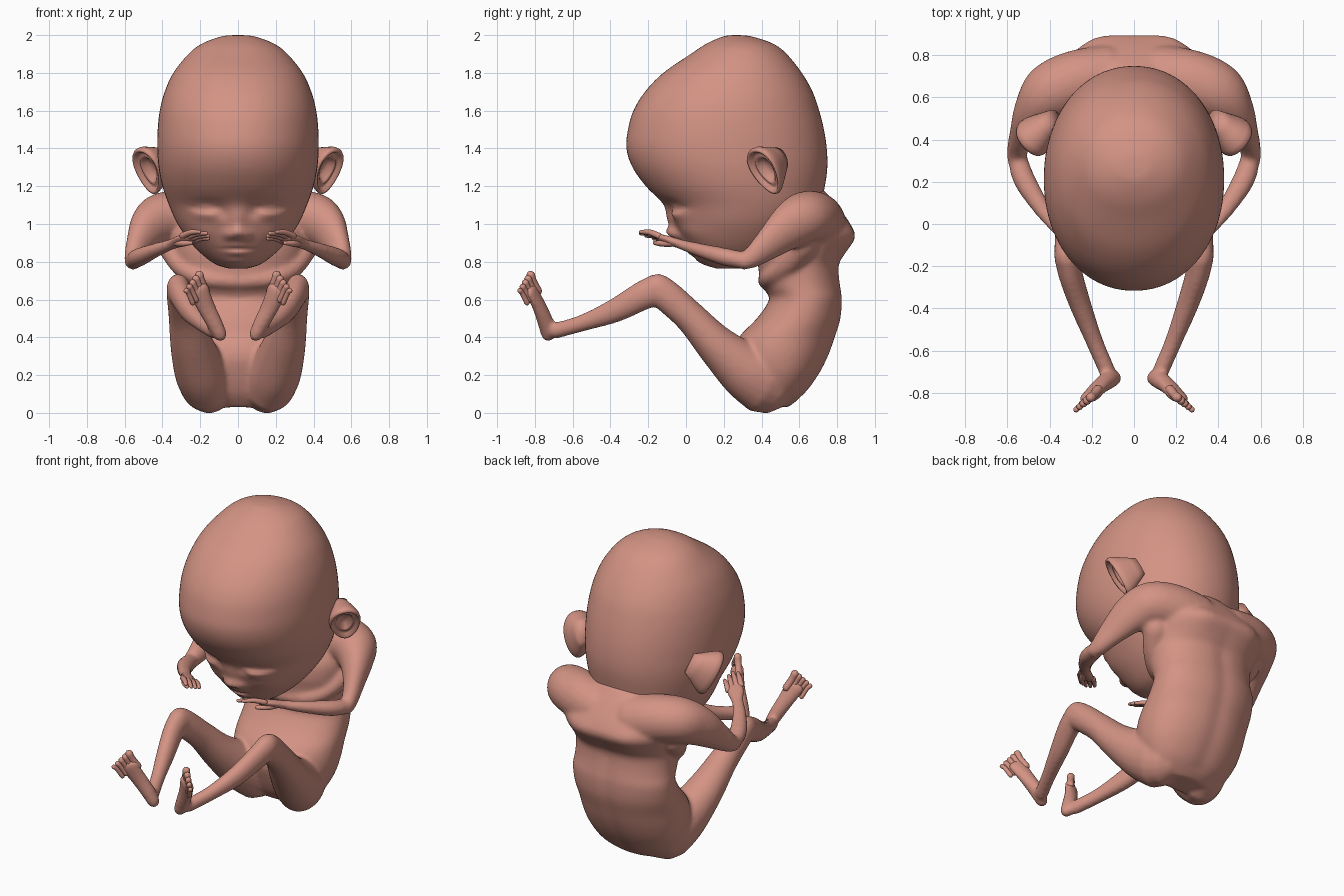
import bpy, bmesh, math
from mathutils import Vector as V

skin = bpy.data.materials.new("skin_pink")
skin.diffuse_color = (0.655, 0.293, 0.232, 1)


def spline(rows, n):
    """Catmull-Rom interpolation through rows of numbers."""
    out = []
    for i in range(len(rows) - 1):
        a, b, c, d = (rows[max(0, min(len(rows) - 1, i + k))] for k in (-1, 0, 1, 2))
        for s in range(n):
            t = s / n
            out.append([0.5 * (2*q + (r - p)*t + (2*p - 5*q + 4*r - w)*t*t + (3*q - p - 3*r + w)*t**3)
                        for p, q, r, w in zip(a, b, c, d)])
    return out + [list(rows[-1])]


def bridge(bm, rings):
    """Skin a list of point rings and close both ends."""
    vs = [[bm.verts.new(p) for p in ring] for ring in rings]
    n = len(vs[0])
    for a, b in zip(vs, vs[1:]):
        for i in range(n):
            bm.faces.new((a[i], a[(i + 1) % n], b[(i + 1) % n], b[i]))
    bm.faces.new(vs[0][::-1])
    bm.faces.new(vs[-1])


def stack(bm, rows, steps, n, power):
    """Horizontal rounded sections from rows of (z, half width, front y, back y)."""
    rings = []
    for z, hw, yf, yb in spline(rows, steps):
        ring = []
        for i in range(n):
            c, s = math.cos(2*math.pi*i/n), math.sin(2*math.pi*i/n)
            ring.append((hw * math.copysign(abs(c)**(2/power), c),
                         (yf + yb)/2 + (yb - yf)/2 * math.copysign(abs(s)**(2/power), s), z))
        rings.append(ring)
    bridge(bm, rings)


def tube(bm, path, side, sx=1, steps=5, n=20):
    """Round-ended limb through rows of (x, y, z, wide radius, thin radius)."""
    rows = spline(path, steps)
    pts = [V(r[:3]) for r in rows]
    secs = []
    for i, r in enumerate(rows):
        t = (pts[min(i + 1, len(pts) - 1)] - pts[max(i - 1, 0)]).normalized()
        secs.append((pts[i], t, r[3], r[4]))
    angles = [math.radians(a) for a in (82, 60, 30)]
    (p, t, a, b), (q, w, c, d) = secs[0], secs[-1]
    start = [(p - t*b*math.sin(g), t, a*math.cos(g), b*math.cos(g)) for g in angles]
    end = [(q + w*d*math.sin(g), w, c*math.cos(g), d*math.cos(g)) for g in reversed(angles)]
    rings = []
    for p, t, a, b in start + secs + end:
        u = (V(side) - t * t.dot(V(side))).normalized()
        v = t.cross(u)
        ring = [p + u*a*math.cos(2*math.pi*k/n) + v*b*math.sin(2*math.pi*k/n) for k in range(n)]
        rings.append([(x*sx, y, z) for x, y, z in ring])
    bridge(bm, rings)


def finish(bm, name):
    bmesh.ops.recalc_face_normals(bm, faces=bm.faces)
    for f in bm.faces:
        f.smooth = True
    me = bpy.data.meshes.new(name)
    bm.to_mesh(me)
    bm.free()
    me.materials.append(skin)
    ob = bpy.data.objects.new(name, me)
    bpy.context.collection.objects.link(ob)
    return ob


# Head: tall cranium tapering to a small chin
bm = bmesh.new()
stack(bm, [(2.0, .02, .25, .28), (1.992, .09, .195, .35), (1.955, .19, .11, .46), (1.9, .262, .025, .533),
           (1.8, .342, -.12, .613), (1.7, .388, -.217, .67), (1.6, .414, -.278, .705), (1.5, .425, -.307, .73),
           (1.4, .427, -.315, .745), (1.3, .42, -.283, .748), (1.2, .40, -.212, .735), (1.1, .365, -.115, .71),
           (1.0, .32, -.065, .65), (.9, .25, -.015, .56), (.83, .18, .04, .47), (.785, .115, .10, .38),
           (.765, .05, .16, .31)], 7, 96, 2.08)

# Face relief: x, z, spread x, spread z, push forward
relief = [(0, .95, .042, .036, .055), (0, 1.02, .035, .06, .022), (.05, .94, .024, .024, .026),
          (.16, 1.10, .09, .03, -.02), (.17, 1.05, .07, .035, .022), (.085, 1.06, .03, .03, -.018),
          (.2, .96, .07, .06, .02), (0, .885, .05, .016, .013), (0, .845, .05, .015, .013),
          (0, .866, .08, .006, -.012), (0, .80, .06, .02, .010)]
for v in bm.verts:
    x, y, z = v.co
    if y < .25:
        for cx, cz, sx, sz, amt in relief:
            v.co.y -= amt * math.exp(-((abs(x) - cx)/sx)**2 - ((z - cz)/sz)**2)
        # Closed eyelid crease
        lid = 1.075 + .012 * ((abs(x) - .17)/.08)**2
        v.co.y += .016 * math.exp(-((abs(x) - .17)/.075)**4 - ((z - lid)/.008)**2)
finish(bm, "head")

# Body: trunk, shoulders, arms and legs fused into one skin
bm = bmesh.new()
stack(bm, [(1.18, .14, .5, .73), (1.1, .27, .45, .80), (1.0, .36, .42, .87), (.93, .37, .38, .897),
           (.85, .35, .37, .85), (.79, .335, .38, .815), (.72, .33, .39, .815), (.66, .33, .41, .823),
           (.6, .335, .44, .83), (.5, .34, .375, .823), (.4, .34, .28, .793), (.3, .335, .25, .757),
           (.2, .31, .275, .705), (.1, .25, .32, .63), (.03, .15, .38, .54)], 4, 64, 2.15)
# Spine furrow and shoulder blades
for v in bm.verts:
    x, y, z = v.co
    if y > .6:
        v.co.y -= .010 * math.exp(-(x/.05)**2) * min(1, max(0, (1.0 - z)*4))
        v.co.y += .014 * math.exp(-((abs(x) - .18)/.08)**2 - ((z - .93)/.09)**2)
for sx in (1, -1):
    # Shoulder and upper arm
    tube(bm, [(.12, .70, 1.0, .15, .15), (.27, .675, 1.03, .15, .145), (.395, .62, 1.03, .142, .138),
              (.47, .54, .98, .10, .122), (.52, .445, .90, .065, .09), (.55, .36, .83, .05, .062),
              (.555, .31, .803, .048, .047)], (1, .8, 0), sx)
    # Forearm
    tube(bm, [(.555, .32, .805, .046, .044), (.52, .21, .825, .053, .048), (.44, .08, .86, .043, .038),
              (.36, -.02, .89, .036, .028)], (.7, -.65, .2), sx)
    # Palm
    tube(bm, [(.38, .005, .882, .036, .028), (.345, -.035, .895, .038, .026), (.30, -.085, .91, .052, .024),
              (.255, -.135, .925, .056, .020)], (.66, -.6, .35), sx)
    # Chest fold running under the arm
    tube(bm, [(.02, .43, .70, .05, .05), (.18, .45, .715, .05, .055), (.28, .53, .77, .06, .07),
              (.35, .62, .88, .07, .08)], (0, 0, 1), sx)
    # Buttock and thigh
    tube(bm, [(.165, .41, .178, .15, .184), (.20, .31, .23, .14, .15), (.245, .16, .36, .115, .108),
              (.28, .03, .50, .088, .086), (.305, -.09, .61, .072, .085), (.315, -.15, .655, .064, .084)],
         (1, 0, 0), sx)
    # Shin
    tube(bm, [(.315, -.15, .655, .064, .084), (.30, -.24, .615, .058, .077), (.255, -.38, .54, .052, .064),
              (.19, -.55, .475, .042, .045), (.13, -.69, .435, .04, .043)], (1, 0, 0), sx)
    # Heel and upright sole
    tube(bm, [(.095, -.73, .415, .038, .038), (.125, -.742, .475, .044, .044), (.168, -.775, .56, .050, .036),
              (.21, -.822, .655, .062, .027)], (1, -.3, -.5), sx)
body = finish(bm, "body")
m = body.modifiers.new("fuse", 'REMESH')
m.mode, m.voxel_size, m.use_smooth_shade = 'VOXEL', .011, True
m = body.modifiers.new("soften", 'SMOOTH')
m.factor, m.iterations = .5, 15

for sx, tag in ((1, "left"), (-1, "right")):
    # Four fingers and a thumb, rooted in the palm
    bm = bmesh.new()
    wide = V((.66, -.6, .35)).normalized()
    ahead = V((-.68, -.70, .14)).normalized()
    for k, length in enumerate((.11, .14, .155, .13)):
        p = V((.265, -.12, .923)) + wide * (k - 1.5) * .027
        q = p + ahead * length + wide * (k - 1.5) * .002
        mid = (p + q)/2 + V((0, 0, .008))
        tube(bm, [(*p, .018, .017), (*mid, .016, .015), (*q, .011, .010)], wide, sx, 4, 10)
    tube(bm, [(.33, -.06, .90, .022, .02), (.295, -.125, .897, .018, .017), (.25, -.165, .90, .011, .011)],
         wide, sx, 4, 10)
    finish(bm, tag + "_fingers")

    # Five short toes, the big one highest
    bm = bmesh.new()
    big, little = V((.193, -.81, .695)), V((.262, -.867, .633))
    for k in range(5):
        p = big.lerp(little, k / 4)
        r = .023 - .0022 * k
        q = p + V((.012, -.012, .034 - .005*k))
        base = p - V((.022, -.025, .05))
        tube(bm, [(*base, r, r), (*p, r*.92, r*.92), (*q, r, r)], (.05, -.06, -.085), sx, 4, 10)
    finish(bm, tag + "_toes")

    # Ear: back tapering into the head, raised rim and hollow bowl
    bm = bmesh.new()
    long = V((.07, -.13, .25)).normalized()
    out = V((.70, .66, .15))
    out = (out - long * out.dot(long)).normalized()
    face = out.cross(long)
    if face.y > 0:
        face = -face
    rings = []
    for s, h in ((.45, -.13), (.62, -.09), (.8, -.05), (.96, -.012), (1, .012), (.95, .026), (.86, .024),
                 (.78, .006), (.68, .0), (.6, .008), (.5, -.002), (.38, -.028), (.1, -.036)):
        ring = []
        for i in range(40):
            a = 2*math.pi*i/40
            w = .092 * (1 + .22 * math.sin(a))
            p = V((.466, .428, 1.287)) + long*.14*s*math.sin(a) + out*w*s*math.cos(a) + face*h
            ring.append((p.x*sx, p.y, p.z))
        rings.append(ring)
    bridge(bm, rings)
    finish(bm, tag + "_ear")
